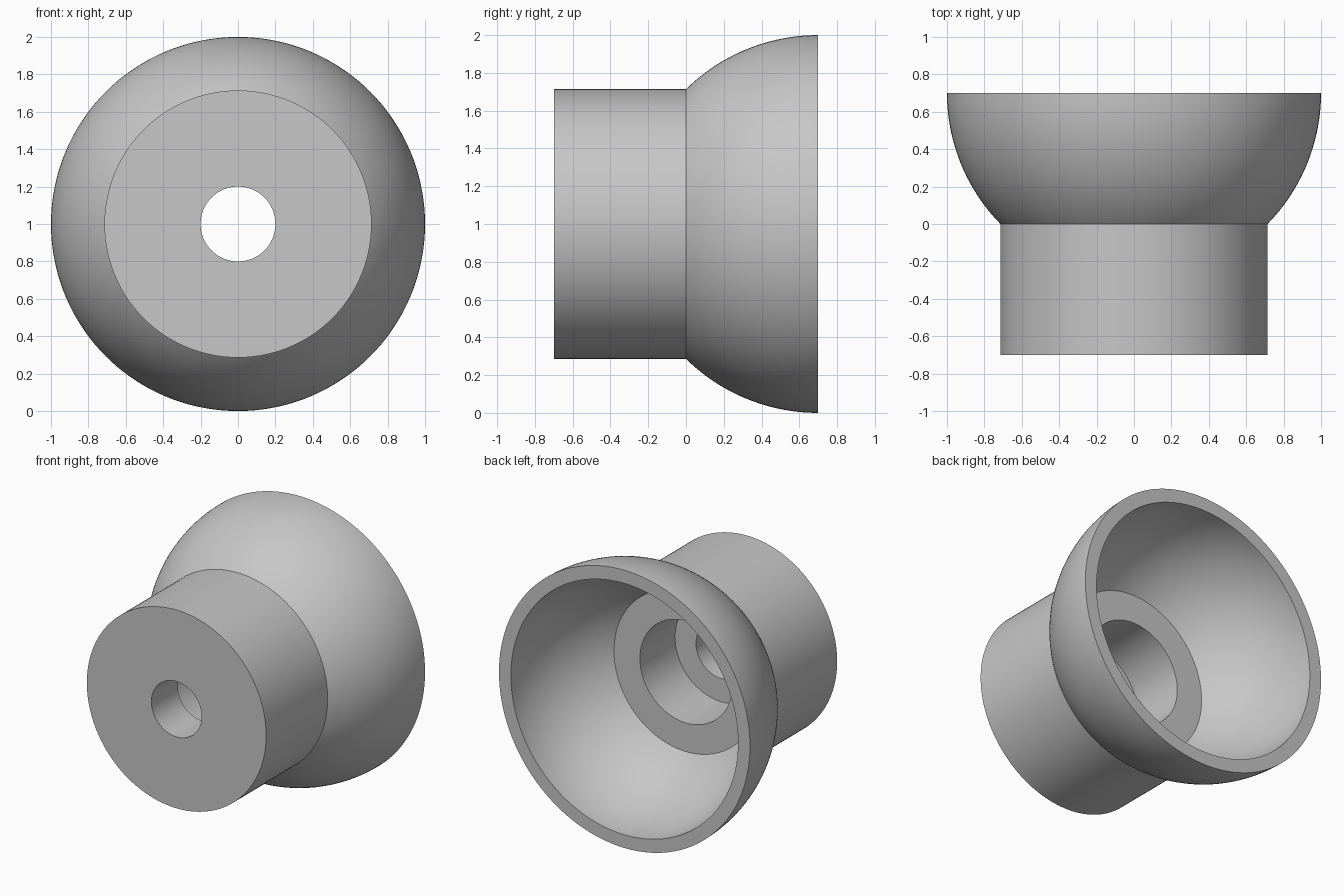
import bpy
import bmesh
import math
from mathutils import Vector

cube = bpy.data.objects.get("Cube")
if cube:
    bpy.data.objects.remove(cube, do_unlink=True)

SEGMENTS = 144
HALF_DEPTH = 0.70      # rim plane at +y, stem face at -y
OUTER_R = 1.0          # dome outside
INNER_R = 0.905        # dome inside
BORE_R = 0.20          # through hole
COUNTERBORE_R = 0.367  # wider hole behind the dome
COUNTERBORE_Y = -0.40

# Material
grey = bpy.data.materials.new("plain grey")
grey.use_nodes = True
colour = (0.57, 0.57, 0.57, 1.0)
grey.diffuse_color = colour
grey.node_tree.nodes["Principled BSDF"].inputs["Base Color"].default_value = colour


def dome_arc(radius, steps=28):
    """(radius, y) points from the dome's neck at y = 0 to its rim."""
    start = math.acos(HALF_DEPTH / radius)
    angles = [start + (math.pi / 2 - start) * i / steps for i in range(steps + 1)]
    return [(radius * math.sin(a), HALF_DEPTH - radius * math.cos(a)) for a in angles]


# Closed half section: stem, dome outside, dome inside, stepped bore
outer, inner = dome_arc(OUTER_R), dome_arc(INNER_R)
neck_r = outer[0][0]
profile = [(BORE_R, -HALF_DEPTH), (neck_r, -HALF_DEPTH)]
profile += outer + inner[::-1]
profile += [(COUNTERBORE_R, 0), (COUNTERBORE_R, COUNTERBORE_Y), (BORE_R, COUNTERBORE_Y)]

# Revolve the section around the y axis
centre = Vector((0, 0, 1))
bm = bmesh.new()
verts = [bm.verts.new((r, y, centre.z)) for r, y in profile]
edges = [bm.edges.new((a, b)) for a, b in zip(verts, verts[1:] + verts[:1])]
bmesh.ops.spin(bm, geom=verts + edges, cent=centre, axis=(0, 1, 0),
               angle=math.tau, steps=SEGMENTS, use_merge=False)
bmesh.ops.remove_doubles(bm, verts=bm.verts, dist=1e-5)
bmesh.ops.recalc_face_normals(bm, faces=bm.faces)

mesh = bpy.data.meshes.new("domed_cup_with_stem")
bm.to_mesh(mesh)
bm.free()
mesh.materials.append(grey)
cup = bpy.data.objects.new("domed_cup_with_stem", mesh)
bpy.context.collection.objects.link(cup)

# Smooth curved walls, crisp rims
bpy.ops.object.select_all(action='DESELECT')
cup.select_set(True)
bpy.context.view_layer.objects.active = cup
bpy.ops.object.shade_smooth_by_angle(angle=math.radians(25))
